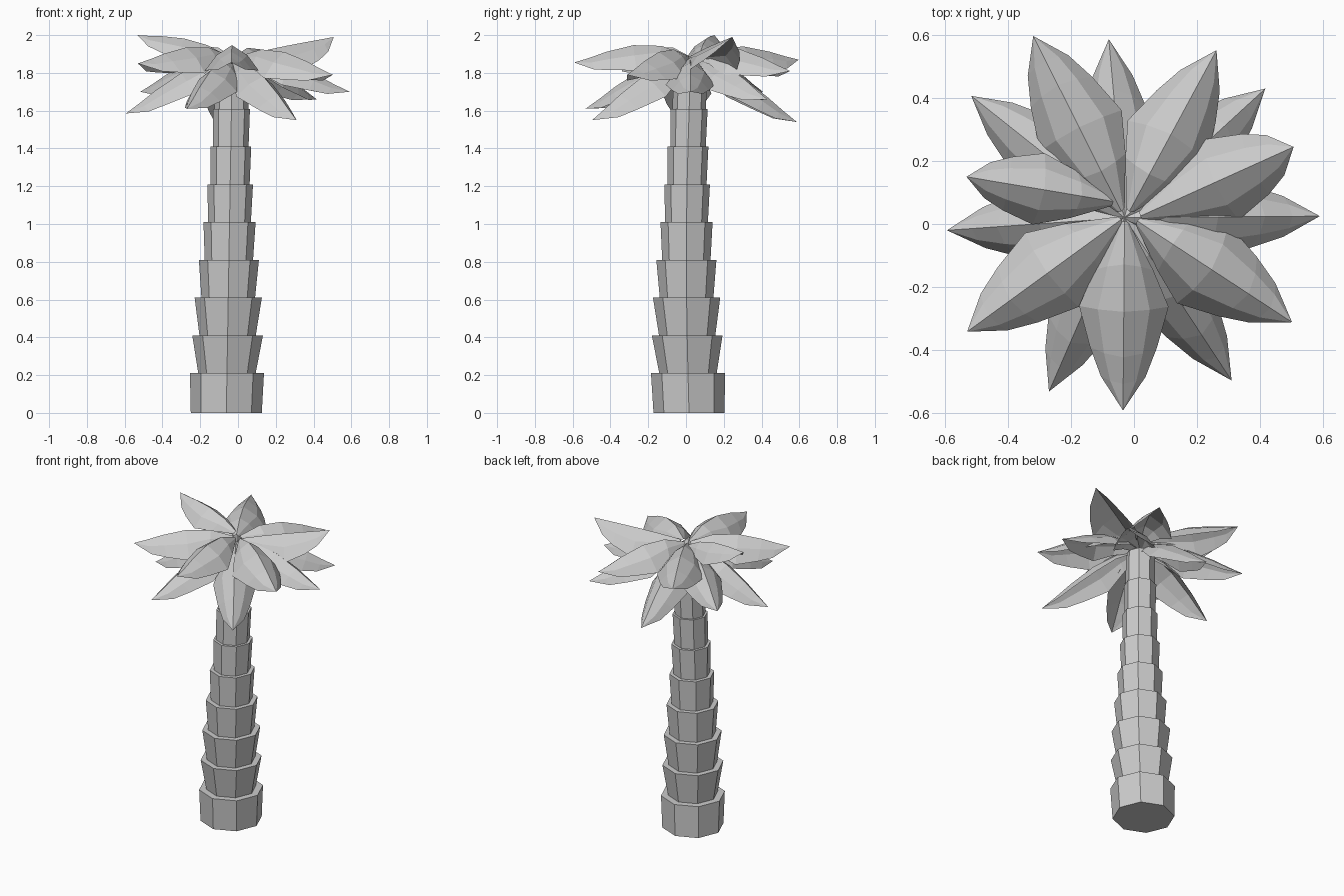
import bpy, bmesh, math
from mathutils import Vector

cube = bpy.data.objects.get("Cube")
if cube:
    bpy.data.objects.remove(cube, do_unlink=True)

grey = bpy.data.materials.new("plain_grey")
grey.use_nodes = True
grey.diffuse_color = (0.6, 0.6, 0.6, 1)
bsdf = next(n for n in grey.node_tree.nodes if n.type == "BSDF_PRINCIPLED")
bsdf.inputs["Base Color"].default_value = (0.6, 0.6, 0.6, 1)


def add_object(name, bm):
    bm.normal_update()
    mesh = bpy.data.meshes.new(name)
    bm.to_mesh(mesh)
    bm.free()
    mesh.materials.append(grey)
    obj = bpy.data.objects.new(name, mesh)
    bpy.context.collection.objects.link(obj)


# Trunk: stacked eight-sided sleeves that flare towards their tops
TOP_RADII = [0.196, 0.187, 0.178, 0.159, 0.138, 0.121, 0.108, 0.098, 0.088]
FOOT_RADII = [0.188, 0.152, 0.149, 0.142, 0.128, 0.113, 0.103, 0.094, 0.089]
SIDES = 8


def trunk_centre(z):
    sway = 0.0175 * math.sin(math.pi * z / 1.8)
    return Vector((-0.062 + 0.017 * z, 0.016 - sway + 0.004 * z, z))


def trunk_segment(index):
    bm = bmesh.new()
    low = 0.0 if index == 0 else 0.01 + 0.2 * index
    high = 0.21 + 0.2 * index if index < 8 else 1.82
    rings = []
    for z, radius in ((low, FOOT_RADII[index]), (high, TOP_RADII[index])):
        c = trunk_centre(z)
        rings.append([bm.verts.new(c + Vector((radius * math.cos(a), radius * math.sin(a), 0)))
                      for a in (math.tau * i / SIDES for i in range(SIDES))])
    foot, top = rings
    for i in range(SIDES):
        j = (i + 1) % SIDES
        bm.faces.new((foot[i], foot[j], top[j], top[i]))
    bm.faces.new(top)
    bm.faces.new(foot[::-1])
    add_object(f"trunk_segment_{index + 1}", bm)


for n in range(9):
    trunk_segment(n)

# Fronds: ridged, arching blades with blunt shoulders and a pointed tip
STATIONS = [(0, 0.1), (0.23, 0.65), (0.48, 1), (0.72, 0.75), (0.86, 0.5)]
SECTION = [(-1, 0.95), (-0.58, 0.38), (0, 0), (0.58, 0.38), (1, 0.95)]


def frond(name, tip, base, arch, half_width):
    bm = bmesh.new()
    tip, base = Vector(tip), Vector(base)
    flat = Vector((tip.x - base.x, tip.y - base.y, 0)).normalized()
    side = Vector((-flat.y, flat.x, 0))
    rows = []
    for t, width in STATIONS:
        # The arch peaks nearer the trunk than the tip
        ridge = base.lerp(tip, t) + Vector((0, 0, arch * 5.1 * t * (1 - t) ** 1.4))
        rise = arch * 5.1 * (1 - t) ** 0.4 * (1 - 2.4 * t)
        up = (tip - base + Vector((0, 0, rise))).cross(side).normalized()
        w = half_width * width
        rows.append([bm.verts.new(ridge + side * (s * w) - up * (d * w))
                     for s, d in SECTION])
    for a, b in zip(rows, rows[1:]):
        for i in range(4):
            bm.faces.new((a[i], b[i], b[i + 1], a[i + 1]))
    point = bm.verts.new(tip)
    for i in range(4):
        bm.faces.new((rows[-1][i], point, rows[-1][i + 1]))
    add_object(name, bm)


# Upper crown: tip, base on the plan, arch height and half width
UPPER = [((0.507, 0.245, 1.99), (0.02, 0.025), 0.005, 0.14),
         ((-0.532, 0.15, 2.0), (-0.055, 0.07), 0.04, 0.115),
         ((-0.53, -0.342, 1.85), (-0.04, 0.015), 0.065, 0.145),
         ((0.502, -0.312, 1.79), (0.01, 0.01), 0.07, 0.15),
         ((-0.035, -0.592, 1.855), (-0.03, 0.01), 0.075, 0.142),
         ((-0.32, 0.597, 1.87), (-0.04, 0.04), 0.06, 0.145),
         ((0.262, 0.552, 1.81), (-0.015, 0.04), 0.075, 0.142)]
for n, (tip, (x, y), arch, width) in enumerate(UPPER):
    frond(f"upper_frond_{n + 1}", tip, (x, y, 1.89), arch, width)

# Lower crown: drooping tips
LOWER = [(0.59, 0.025, 1.70), (-0.594, -0.02, 1.585), (0.31, -0.497, 1.55),
         (0.417, 0.43, 1.66), (-0.517, 0.407, 1.70), (-0.27, -0.532, 1.61),
         (-0.08, 0.587, 1.54)]
for n, tip in enumerate(LOWER):
    frond(f"lower_frond_{n + 1}", tip, (-0.03, 0.02, 1.85), 0.078, 0.13)
